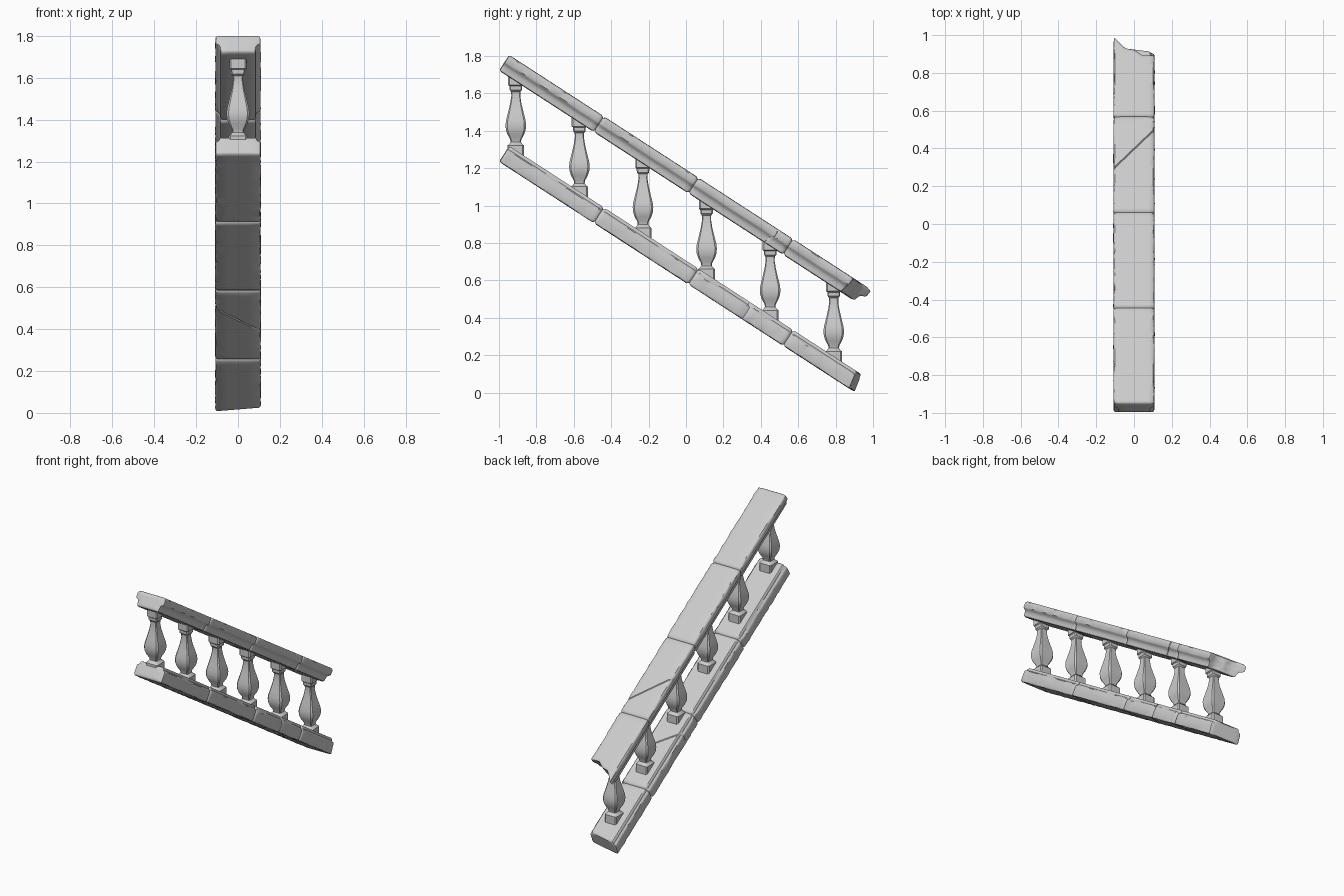
import bpy, math, random

if "Cube" in bpy.data.objects:
    bpy.data.objects.remove(bpy.data.objects["Cube"])

random.seed(4)
SLOPE = 0.648
C = 1 / math.hypot(1, SLOPE)
S = SLOPE * C
HALF_W, MID_H = 0.11, 0.05
JOINTS = (0.604, 1.207, 1.81)


def make_object(name, rings, angle):
    """Skin a list of equal-length rings and close both ends."""
    n = len(rings[0])
    verts = [v for ring in rings for v in ring]
    faces = [(r * n + i, r * n + (i + 1) % n, (r + 1) * n + (i + 1) % n, (r + 1) * n + i)
             for r in range(len(rings) - 1) for i in range(n)]
    faces.append(tuple(reversed(range(n))))
    faces.append(tuple(range((len(rings) - 1) * n, len(rings) * n)))
    mesh = bpy.data.meshes.new(name)
    mesh.from_pydata(verts, [], faces)
    obj = bpy.data.objects.new(name, mesh)
    bpy.context.collection.objects.link(obj)
    bpy.ops.object.select_all(action='DESELECT')
    obj.select_set(True)
    bpy.context.view_layer.objects.active = obj
    bpy.ops.object.mode_set(mode='EDIT')
    bpy.ops.mesh.select_all(action='SELECT')
    bpy.ops.mesh.normals_make_consistent(inside=False)
    bpy.ops.object.mode_set(mode='OBJECT')
    bpy.ops.object.shade_smooth_by_angle(angle=math.radians(angle))
    return obj


def interp(points, x):
    for (x0, y0), (x1, y1) in zip(points, points[1:]):
        if x <= x1:
            return y0 + (y1 - y0) * (x - x0) / (x1 - x0)
    return points[-1][1]


def rail(name, half, z0, crack, end):
    """Sloping stone rail: joints, one diagonal crack, worn edges, broken end."""
    section = half + [(-x, h) for x, h in reversed(half) if x > 0]
    crack_s, crack_k = crack
    last = JOINTS[2] + 0.014
    length = end(0, MID_H)
    skew = [(0, 0), (JOINTS[1] + 0.014, 0), (crack_s - 0.01, crack_k),
            (crack_s + 0.01, crack_k), (JOINTS[2] - 0.014, 0), (9, 0)]

    # stations along the rail: (distance, inset)
    stations = [(0.004, 0.004), (0.016, 0)]
    for j in JOINTS:
        stations += [(j - 0.014, 0), (j - 0.005, 0.005), (j, 0.01), (j + 0.005, 0.005), (j + 0.014, 0)]
    stations += [(crack_s - 0.006, 0), (crack_s, 0.005), (crack_s + 0.006, 0)]
    stations += [(length - 0.016, 0), (length - 0.004, 0.003)]
    marks = [s for s, _ in stations]
    for i in range(1, 75):
        s = i * 0.03
        if s < length and min(abs(s - m) for m in marks) > 0.012:
            stations.append((s, 0))
    stations.sort()

    def ring(s, kx, kh, wear):
        out = []
        for x, h in section:
            w = random.uniform(0, 0.004) if wear and abs(x) > 0.1 else 0
            x = x * (kx - w / HALF_W)
            h = MID_H + (h - MID_H) * (kh - w / MID_H * 0.6)
            d = s + interp(skew, s) * x
            if s > last:
                d = last + (s - last) / (length - last) * (end(x, h) - last)
            out.append((x, -1 + d * C + h * S, z0 - d * S + h * C))
        return out

    rings = [ring(0, k, k, False) for k in (0.1, 0.5, 0.82)]
    rings += [ring(s, 1 - i / HALF_W, 1 - i / MID_H, i == 0) for s, i in stations]
    rings += [ring(length, k, k, False) for k in (0.88, 0.7, 0.4, 0.1)]
    return make_object(name, rings, 40)


# lower rail: full-width block with a stepped top edge
lower_half = [(0, 0), (0.05, 0), (0.102, 0), (0.108, 0.003), (0.11, 0.01), (0.11, 0.04),
              (0.11, 0.07), (0.107, 0.077), (0.094, 0.083), (0.091, 0.095), (0.086, 0.1),
              (0.045, 0.1), (0, 0.1)]
rail("lower_rail", lower_half, 1.235, (1.455, 0.9),
     lambda x, h: 2.25 - 0.15 * x - 0.2 * h)

# handrail: wide flat top, cove on each side, narrower underside
upper_half = [(0, 0), (0.04, 0), (0.078, 0), (0.084, 0.004), (0.086, 0.02), (0.088, 0.032),
              (0.094, 0.043), (0.105, 0.05), (0.11, 0.057), (0.11, 0.085), (0.108, 0.093),
              (0.1, 0.098), (0.08, 0.1), (0.05, 0.1), (0.025, 0.1), (0, 0.1)]
BREAK = [(-0.12, 2.335), (-0.085, 2.285), (-0.05, 2.24), (0, 2.23),
         (0.05, 2.19), (0.11, 2.20), (0.2, 2.20)]
rail("handrail", upper_half, 1.722, (1.60, 1.14),
     lambda x, h: interp(BREAK, x) - 0.15 * (0.1 - h))

# balusters: square section with softened corners, (height, half width)
PROFILE = [(-0.05, 0.045), (0.025, 0.045), (0.032, 0.036), (0.043, 0.028), (0.058, 0.030),
           (0.085, 0.045), (0.11, 0.053), (0.135, 0.055), (0.16, 0.052), (0.20, 0.042),
           (0.25, 0.030), (0.29, 0.024), (0.312, 0.025), (0.322, 0.033), (0.342, 0.034),
           (0.348, 0.041), (0.42, 0.041)]
for b in range(6):
    y = -0.91 + 0.34 * b
    base = 1.235 - SLOPE * (y + 1) + 0.12
    rings = []
    for t, r in PROFILE:
        c = r * 0.82
        rings.append([(px, y + py, base + t) for px, py in
                      ((r, -c), (r, c), (c, r), (-c, r), (-r, c), (-r, -c), (-c, -r), (c, -r))])
    make_object(f"baluster_{b + 1}", rings, 35)
